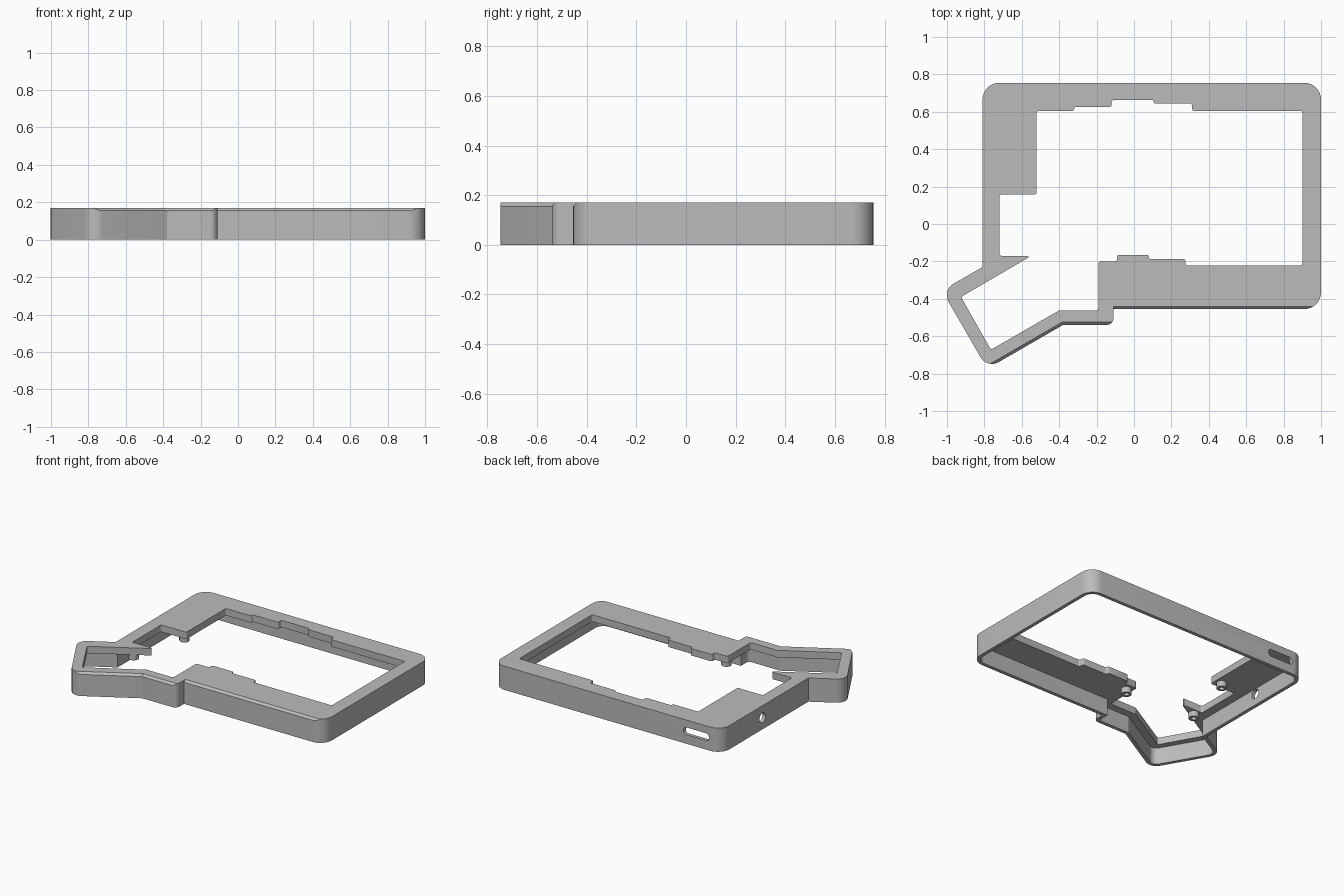
import bpy, bmesh
from math import sin, cos, tan, atan2, pi, radians
from mathutils import Vector

cube = bpy.data.objects.get("Cube")
if cube:
    bpy.data.objects.remove(cube, do_unlink=True)

HEIGHT, PLATE, WALL, CHAMFER = 0.17, 0.05, 0.025, 0.015

grey = bpy.data.materials.new("grey plastic")
grey.use_nodes = True
grey.diffuse_color = (0.5, 0.5, 0.5, 1)
grey.node_tree.nodes["Principled BSDF"].inputs["Base Color"].default_value = (0.5, 0.5, 0.5, 1)


def rounded(points, radii, steps=8):
    """Replace polygon corners by arcs."""
    out = []
    for i, (point, r) in enumerate(zip(points, radii)):
        p = Vector(point)
        a, b = Vector(points[i - 1]) - p, Vector(points[(i + 1) % len(points)]) - p
        if r <= 0:
            out.append(p)
            continue
        half = a.angle(b) / 2
        t = min(r / tan(half), 0.45 * min(a.length, b.length))
        r = t * tan(half)
        a.normalize()
        b.normalize()
        c = p + (a + b).normalized() * r / sin(half)
        s, e = p + a * t - c, p + b * t - c
        start = atan2(s.y, s.x)
        sweep = (atan2(e.y, e.x) - start + pi) % (2 * pi) - pi
        for k in range(steps + 1):
            ang = start + sweep * k / steps
            out.append(c + r * Vector((cos(ang), sin(ang))))
    return out


def inset(points, d):
    """Offset a clockwise polygon inwards."""
    out = []
    for i, point in enumerate(points):
        p = Vector(point)
        u = (p - Vector(points[i - 1])).normalized()
        v = (Vector(points[(i + 1) % len(points)]) - p).normalized()
        n, m = Vector((u.y, -u.x)), Vector((v.y, -v.x))
        out.append(p + (n + m) / (1 + n.dot(m)) * d)
    return out


def extrude(name, points, vec):
    """Solid swept from a flat 3D outline along a vector."""
    bm = bmesh.new()
    face = bm.faces.new([bm.verts.new(p) for p in points])
    grown = bmesh.ops.extrude_face_region(bm, geom=[face], use_keep_orig=True)
    bmesh.ops.translate(bm, vec=vec, verts=[g for g in grown["geom"] if isinstance(g, bmesh.types.BMVert)])
    bmesh.ops.recalc_face_normals(bm, faces=bm.faces)
    mesh = bpy.data.meshes.new(name)
    bm.to_mesh(mesh)
    bm.free()
    mesh.materials.append(grey)
    ob = bpy.data.objects.new(name, mesh)
    bpy.context.collection.objects.link(ob)
    return ob


def prism(name, points, z0, z1):
    return extrude(name, [(p[0], p[1], z0) for p in points], (0, 0, z1 - z0))


def circle(x, y, r, n=24):
    return [(x + r * cos(2 * pi * k / n), y + r * sin(2 * pi * k / n)) for k in range(n)]


def cut(target, cutter):
    mod = target.modifiers.new("cut", 'BOOLEAN')
    mod.operation, mod.solver, mod.object = 'DIFFERENCE', 'EXACT', cutter
    bpy.context.view_layer.objects.active = target
    bpy.ops.object.modifier_apply(modifier=mod.name)
    bpy.data.objects.remove(cutter, do_unlink=True)


def smooth(ob):
    bpy.ops.object.select_all(action='DESELECT')
    ob.select_set(True)
    bpy.context.view_layer.objects.active = ob
    bpy.ops.object.shade_smooth_by_angle(angle=radians(25))


# Outer outline, clockwise, with a corner radius for each point
outline = [(-0.81, 0.755), (1, 0.755), (1, -0.455), (-0.11, -0.455), (-0.11, -0.54),
           (-0.38, -0.54), (-0.785, -0.774), (-1.027, -0.355), (-0.81, -0.23)]
radii = [0.09, 0.09, 0.09, 0, 0.05, 0, 0.07, 0.07, 0]

# Stepped window in the top plate
window = [(-0.52, 0.605), (-0.32, 0.605), (-0.32, 0.625), (-0.12, 0.625), (-0.12, 0.663),
          (0.105, 0.663), (0.105, 0.645), (0.31, 0.645), (0.31, 0.605), (0.9, 0.605),
          (0.9, -0.222), (0.275, -0.222), (0.275, -0.187), (0.08, -0.187), (0.08, -0.165),
          (-0.09, -0.165), (-0.09, -0.2), (-0.19, -0.2), (-0.19, -0.462), (-0.4, -0.462),
          (-0.765, -0.672), (-0.925, -0.39), (-0.565, -0.18), (-0.565, -0.17),
          (-0.72, -0.17), (-0.72, 0.157), (-0.52, 0.157)]

# Case: shell open at the bottom
case = prism("case_shell", rounded(outline, radii), 0, HEIGHT)
cavity = rounded(inset(outline, WALL), [r - WALL for r in radii])
cut(case, prism("cavity_cutter", cavity, -0.1, HEIGHT - PLATE))
cut(case, prism("window_cutter", rounded(window, [0.012] * len(window), 4), -0.1, 0.3))

# Bevelled top edges along the front
for start, end, lead, tail in ((2, 3, 0.02, 0), (4, 5, 0.02, 0.004), (5, 6, 0.004, 0.02)):
    p, q = Vector(outline[start]), Vector(outline[end])
    d = (q - p).normalized()
    n = Vector((-d.y, d.x))
    p, q = p - d * lead, q + d * tail
    over = 0.01
    corner = [(-CHAMFER - over, HEIGHT + over), (over, HEIGHT - CHAMFER - over), (over, HEIGHT + over)]
    wedge = [(*(p + n * off), z) for off, z in corner]
    cut(case, extrude("bevel_cutter", wedge, (*(q - p), 0)))

# Port slot in the back wall, round port in the left-hand wall
slot = rounded([(-0.71, 0.065), (-0.51, 0.065), (-0.51, 0.122 - 0.005), (-0.71, 0.122 - 0.005)], [0.022] * 4)
cut(case, extrude("slot_cutter", [(p.x, 0.7, p.y) for p in slot], (0, 0.1, 0)))
cut(case, extrude("port_cutter", [(-0.85, y, z) for y, z in circle(0.29, 0.083, 0.034)], (0.1, 0, 0)))
smooth(case)

# Screw bosses under the plate
for i, (x, y) in enumerate([(-0.145, -0.25), (-0.57, 0.207), (-0.682, -0.208)]):
    boss = prism(f"screw_boss_{i + 1}", circle(x, y, 0.034), 0.08, HEIGHT - PLATE + 0.01)
    cut(boss, prism("screw_hole_cutter", circle(x, y, 0.017), 0, HEIGHT - PLATE))
    smooth(boss)
